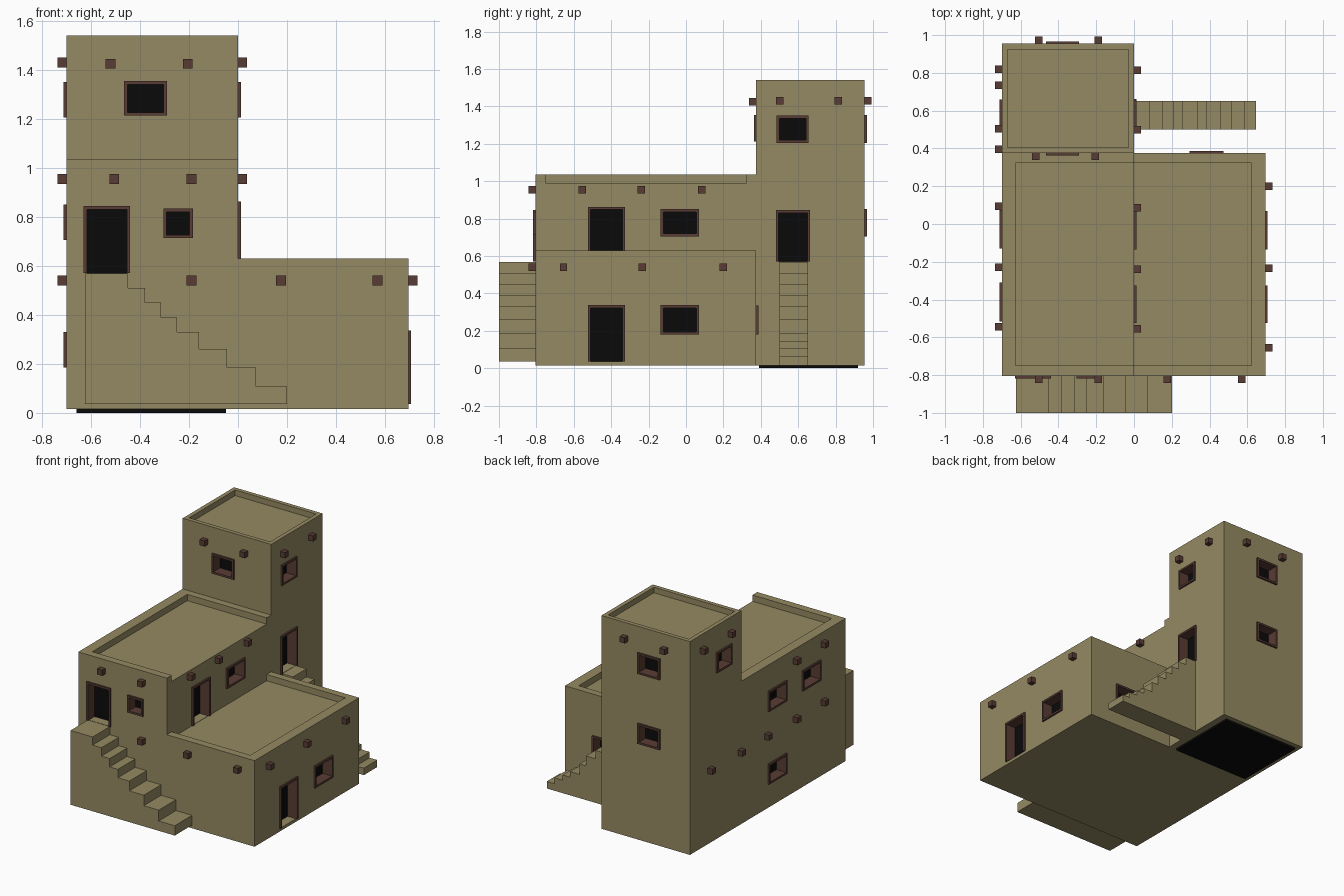
import bpy, bmesh
from mathutils import Vector

if "Cube" in bpy.data.objects:
    bpy.data.objects.remove(bpy.data.objects["Cube"])


def material(name, rgb):
    m = bpy.data.materials.new(name)
    m.diffuse_color = (*rgb, 1)
    m.use_nodes = True
    m.node_tree.nodes["Principled BSDF"].inputs["Base Color"].default_value = m.diffuse_color
    return m


CLAY = material("clay", (0.30, 0.254, 0.125))
WOOD = material("wood", (0.098, 0.045, 0.033))
DARK = material("dark", (0.003, 0.003, 0.003))


def finish(name, bm, mat):
    bmesh.ops.recalc_face_normals(bm, faces=bm.faces)
    me = bpy.data.meshes.new(name)
    bm.to_mesh(me)
    bm.free()
    me.materials.append(mat)
    ob = bpy.data.objects.new(name, me)
    bpy.context.collection.objects.link(ob)
    return ob


def boxes(name, items, mat):
    """One object made of boxes, each given by two opposite corners."""
    bm = bmesh.new()
    for a, b in items:
        a, b = Vector(a), Vector(b)
        c, s = (a + b) / 2, b - a
        for v in bmesh.ops.create_cube(bm, size=1)["verts"]:
            v.co = [c[i] + v.co[i] * abs(s[i]) for i in range(3)]
    return finish(name, bm, mat)


def prism(name, profile, y0, y1, mat):
    """Extrude an x-z profile along y."""
    bm = bmesh.new()
    f = bm.faces.new([bm.verts.new((x, y0, z)) for x, z in profile])
    ext = bmesh.ops.extrude_face_region(bm, geom=[f])["geom"]
    for v in ext:
        if isinstance(v, bmesh.types.BMVert):
            v.co.y = y1
    return finish(name, bm, mat)


def stairs(name, xs, zs, x0, base, y0, y1):
    prof = [(x0, base), (x0, zs[0])]
    for i, (x, z) in enumerate(zip(xs, zs)):
        prof.append((x, z))
        prof.append((x, zs[i + 1] if i + 1 < len(zs) else base))
    prism(name, prof, y0, y1, CLAY)


# Walls: (horizontal axis of the normal, sign, plane position)
FRONT, TOWER_FRONT = (1, -1, -0.805), (1, -1, 0.375)
TOWER_BACK, LOW_BACK = (1, 1, 0.955), (1, 1, 0.375)
LOW_RIGHT, UP_RIGHT, LEFT = (0, 1, 0.695), (0, 1, 0.0), (0, -1, -0.70)


def on_wall(wall, u0, u1, z0, z1, d0, d1):
    axis, sign, pos = wall
    pts = []
    for u, z, d in ((u0, z0, d0), (u1, z1, d1)):
        p = pos + sign * d
        pts.append((p, u, z) if axis == 0 else (u, p, z))
    return pts


# Main L-shaped house, tower
house = prism("house_walls", [(-0.70, 0.015), (0.695, 0.015), (0.695, 0.63),
                              (0, 0.63), (0, 1.035), (-0.70, 1.035)], -0.805, 0.375, CLAY)
tower = boxes("tower_walls", [((-0.70, 0.375, 0.015), (0, 0.955, 1.54))], CLAY)
boxes("tower_floor", [((-0.66, 0.39, 0), (-0.05, 0.92, 0.015))], DARK)

# Outside stairs
zs = [0.568, 0.51, 0.45, 0.39, 0.33, 0.26, 0.185, 0.107]
stairs("front_stairs", [-0.45, -0.38, -0.315, -0.25, -0.16, -0.045, 0.073, 0.20],
       zs, -0.625, 0.037, -1.0, -0.805)
stairs("tower_stairs", [0.085, 0.15, 0.21, 0.26, 0.335, 0.385, 0.46, 0.52, 0.585, 0.645],
       [0.568, 0.51, 0.45, 0.39, 0.33, 0.26, 0.185, 0.145, 0.107, 0.065],
       0, 0.015, 0.50, 0.652)

# Openings: wall, u range, z range, is it a door
openings = [
    ("front_door", FRONT, -0.63, -0.44, 0.57, 0.845, True),
    ("front_window", FRONT, -0.305, -0.183, 0.713, 0.835, False),
    ("tower_front_window", TOWER_FRONT, -0.465, -0.29, 1.213, 1.355, False),
    ("roof_door", UP_RIGHT, -0.525, -0.325, 0.587, 0.862, True),
    ("roof_window", UP_RIGHT, -0.135, 0.07, 0.705, 0.85, False),
    ("tower_door", UP_RIGHT, 0.48, 0.663, 0.57, 0.845, True),
    ("tower_right_window", UP_RIGHT, 0.485, 0.655, 1.205, 1.35, False),
    ("right_door", LOW_RIGHT, -0.525, -0.325, 0.037, 0.337, True),
    ("right_window", LOW_RIGHT, -0.135, 0.07, 0.18, 0.337, False),
    ("left_low_window", LEFT, -0.13, 0.075, 0.185, 0.33, False),
    ("left_up_window_1", LEFT, -0.13, 0.075, 0.705, 0.85, False),
    ("left_up_window_2", LEFT, -0.515, -0.31, 0.705, 0.85, False),
    ("tower_left_window", LEFT, 0.49, 0.66, 1.205, 1.35, False),
    ("tower_back_window_1", TOWER_BACK, -0.465, -0.29, 1.205, 1.355, False),
    ("tower_back_window_2", TOWER_BACK, -0.465, -0.29, 0.705, 0.85, False),
    ("low_back_window", LOW_BACK, 0.295, 0.475, 0.18, 0.335, False),
]
T, OUT, IN = 0.014, 0.012, -0.065
holes = []
for name, w, u0, u1, z0, z1, door in openings:
    frame = [on_wall(w, u0, u0 + T, z0, z1, IN, OUT),
             on_wall(w, u1 - T, u1, z0, z1, IN, OUT),
             on_wall(w, u0 + T, u1 - T, z1 - T, z1, IN, OUT)]
    if not door:
        frame.append(on_wall(w, u0 + T, u1 - T, z0, z0 + T, IN, OUT))
    boxes(name + "_frame", frame, WOOD)
    boxes(name + "_panel", [on_wall(w, u0, u1, z0, z1, IN - 0.008, IN)], DARK)
    holes.append((w, on_wall(w, u0, u1, z0, z1, IN - 0.008, 0.03)))


# Cut the roof wells and the openings
def cut(ob, name, items):
    c = boxes(name, items, CLAY)
    c.hide_render = True
    c.hide_viewport = True
    m = ob.modifiers.new(name, "BOOLEAN")
    m.operation, m.solver, m.object = "DIFFERENCE", "EXACT", c


cut(house, "low_roof_cutter", [((0, -0.75, 0.585), (0.623, 0.323, 0.70))])
cut(house, "up_roof_cutter", [((-0.627, -0.75, 0.99), (0.1, 0.323, 1.2))])
cut(tower, "tower_roof_cutter", [((-0.67, 0.405, 1.50), (-0.03, 0.925, 1.7))])


def in_tower(b):
    return (b[0][1] + b[1][1]) / 2 > 0.375


tower_holes = [b for w, b in holes if w is TOWER_FRONT or (w is not LOW_BACK and in_tower(b))]
cut(tower, "tower_opening_cutter", tower_holes)
cut(house, "house_opening_cutter", [b for w, b in holes if b not in tower_holes])

# Roof beam ends
beams = {
    "front_low": (FRONT, 0.54, [-0.19, 0.175, 0.57]),
    "front_up": (FRONT, 0.955, [-0.505, -0.19]),
    "tower_front": (TOWER_FRONT, 1.425, [-0.52, -0.205]),
    "right_low": (LOW_RIGHT, 0.54, [-0.655, -0.235, 0.20]),
    "right_up": (UP_RIGHT, 0.955, [-0.555, -0.24, 0.085]),
    "tower_right": (UP_RIGHT, 1.43, [0.50, 0.815]),
    "tower_back": (TOWER_BACK, 1.43, [-0.505, -0.19]),
    "tower_left": (LEFT, 1.43, [0.505, 0.82]),
    "left_low": (LEFT, 0.54, [-0.545, -0.23, 0.095, 0.395, 0.735]),
    "left_up": (LEFT, 0.955, [-0.545, -0.23]),
}
R = 0.02
for name, (w, z, us) in beams.items():
    boxes(name + "_beams", [on_wall(w, u - R, u + R, z - R, z + R, -0.01, 0.037)
                            for u in us], WOOD)
